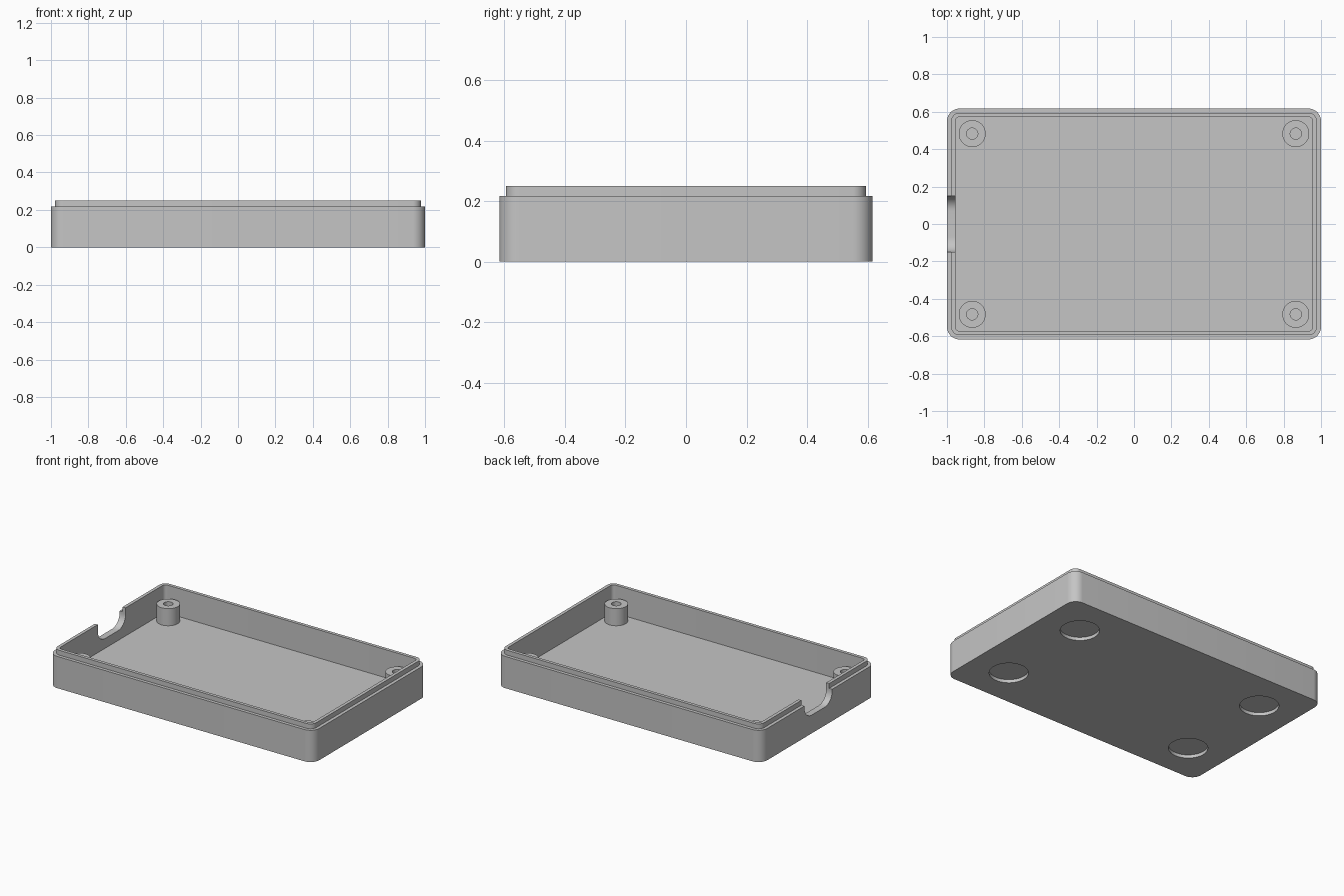
import bpy
import bmesh
import math

if "Cube" in bpy.data.objects:
    bpy.data.objects.remove(bpy.data.objects["Cube"], do_unlink=True)

HALF_X, HALF_Y, CORNER = 1.0, 0.617, 0.067
WALL, LIP = 0.045, 0.0225
FLOOR, SHELF, TOP = 0.058, 0.217, 0.25

grey = bpy.data.materials.new("grey plastic")
grey.use_nodes = True
GREY = (0.56, 0.56, 0.56, 1)
grey.diffuse_color = GREY
grey.node_tree.nodes["Principled BSDF"].inputs["Base Color"].default_value = GREY


def rounded_rect(hx, hy, r, steps=10):
    """Outline points of a rounded rectangle, counter-clockwise."""
    points = []
    for quarter, (sx, sy) in enumerate([(1, 1), (-1, 1), (-1, -1), (1, -1)]):
        for i in range(steps + 1):
            a = math.pi / 2 * (quarter + i / steps)
            points.append((sx * (hx - r) + r * math.cos(a),
                           sy * (hy - r) + r * math.sin(a)))
    return points


def circle(r, steps=48):
    return [(r * math.cos(math.tau * i / steps), r * math.sin(math.tau * i / steps))
            for i in range(steps)]


def loft(name, rings, location=(0, 0, 0), cap_start=True, cap_end=True):
    """Skin a stack of (outline, height) rings into one mesh object."""
    bm = bmesh.new()
    loops = [[bm.verts.new((x, y, z)) for x, y in outline] for outline, z in rings]
    for low, high in zip(loops, loops[1:]):
        n = len(low)
        for i in range(n):
            j = (i + 1) % n
            bm.faces.new((low[i], low[j], high[j], high[i]))
    if cap_start:
        bm.faces.new(loops[0][::-1])
    if cap_end:
        bm.faces.new(loops[-1])
    mesh = bpy.data.meshes.new(name)
    bm.to_mesh(mesh)
    bm.free()
    mesh.materials.append(grey)
    obj = bpy.data.objects.new(name, mesh)
    obj.location = location
    bpy.context.collection.objects.link(obj)
    return obj


def smooth(obj):
    bpy.ops.object.select_all(action="DESELECT")
    obj.select_set(True)
    bpy.context.view_layer.objects.active = obj
    bpy.ops.object.shade_smooth_by_angle(angle=math.radians(30))


def cut(obj, cutter):
    mod = obj.modifiers.new(cutter.name, "BOOLEAN")
    mod.operation = "DIFFERENCE"
    mod.solver = "EXACT"
    mod.object = cutter
    bpy.context.view_layer.objects.active = obj
    bpy.ops.object.modifier_apply(modifier=mod.name)
    bpy.data.objects.remove(cutter, do_unlink=True)


# Tray: outer wall, stepped lip, inner wall and floor
def outline(inset):
    return rounded_rect(HALF_X - inset, HALF_Y - inset, CORNER - inset)


tray = loft("tray", [(outline(0), 0), (outline(0), SHELF),
                     (outline(LIP), SHELF), (outline(LIP), TOP),
                     (outline(WALL), TOP), (outline(WALL), FLOOR)])

# Rounded cable notch in the wall on the -x side
notch = loft("notch_cutter", [(rounded_rect(0.15, 0.15, 0.08), -0.1),
                              (rounded_rect(0.15, 0.15, 0.08), 0.1)],
             location=(-HALF_X, 0, 0.275))
notch.rotation_euler = (math.pi / 2, 0, math.pi / 2)
bpy.context.view_layer.update()
cut(tray, notch)

# Round recesses under the base for feet
for sx in (-1, 1):
    for sy in (-1, 1):
        disc = circle(0.122)
        recess = loft("recess_cutter", [(disc, -0.05), (disc, 0.0225)],
                      location=(sx * 0.725, sy * 0.342, 0))
        bpy.context.view_layer.update()
        cut(tray, recess)
smooth(tray)

# Screw posts with a bore, one near each corner
for side, sx in (("right", -1), ("left", 1)):
    for end, sy in (("front", -1), ("back", 1)):
        rim, bore = circle(0.072), circle(0.03)
        post = loft(f"screw_post_{end}_{side}",
                    [(rim, FLOOR - 0.005), (rim, 0.175), (bore, 0.175), (bore, FLOOR + 0.001)],
                    location=(sx * 0.865, sy * 0.483, 0))
        smooth(post)
